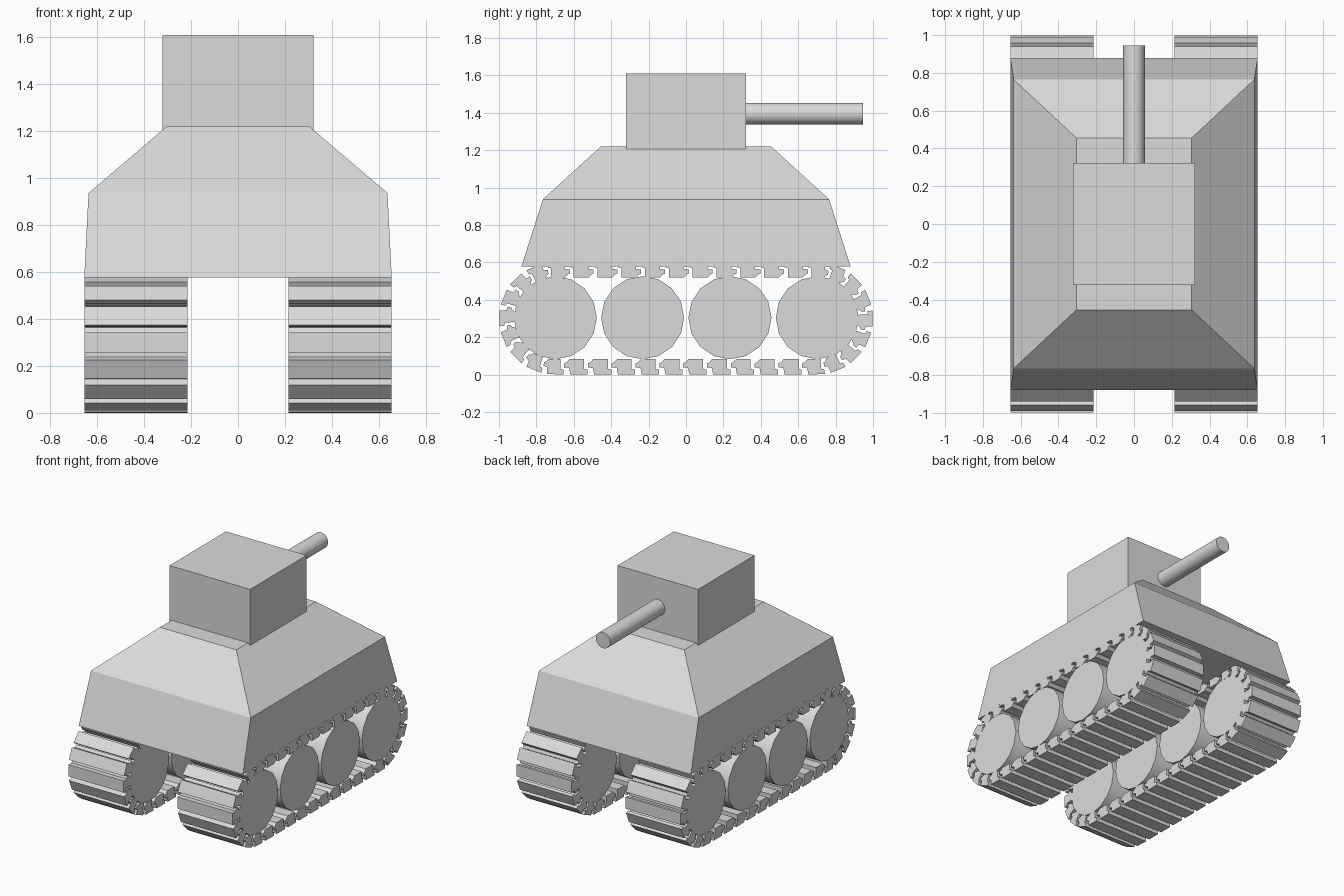
import bpy, bmesh, math
from mathutils import Matrix

if "Cube" in bpy.data.objects:
    bpy.data.objects.remove(bpy.data.objects["Cube"])

grey = bpy.data.materials.new("light grey")
grey.diffuse_color = (0.71, 0.71, 0.71, 1)
grey.use_nodes = True
grey.node_tree.nodes["Principled BSDF"].inputs["Base Color"].default_value = grey.diffuse_color


def finish(name, bm, smooth=False):
    bmesh.ops.recalc_face_normals(bm, faces=bm.faces[:])
    mesh = bpy.data.meshes.new(name)
    bm.to_mesh(mesh)
    bm.free()
    mesh.materials.append(grey)
    obj = bpy.data.objects.new(name, mesh)
    bpy.context.collection.objects.link(obj)
    if smooth:
        bpy.ops.object.select_all(action='DESELECT')
        obj.select_set(True)
        bpy.context.view_layer.objects.active = obj
        bpy.ops.object.shade_smooth_by_angle(angle=math.radians(30))
    return obj


def loft(bm, rings):
    """Skin a list of equal-length point rings and cap both ends."""
    rows = [[bm.verts.new(p) for p in ring] for ring in rings]
    n = len(rows[0])
    for a, b in zip(rows, rows[1:]):
        for i in range(n):
            j = (i + 1) % n
            bm.faces.new((a[i], a[j], b[j], b[i]))
    bm.faces.new(rows[0])
    bm.faces.new(rows[-1])


def rect(hx, hy, z):
    return [(-hx, -hy, z), (hx, -hy, z), (hx, hy, z), (-hx, hy, z)]


def cylinder(name, radius, depth, sides, loc, axis):
    bm = bmesh.new()
    bmesh.ops.create_cone(bm, cap_ends=True, segments=sides, radius1=radius,
                          radius2=radius, depth=depth,
                          matrix=Matrix.Translation(loc) @ Matrix.Rotation(math.pi / 2, 4, axis))
    return finish(name, bm, True)


# Sloped hull and box turret
bm = bmesh.new()
loft(bm, [rect(0.655, 0.88, 0.578), rect(0.637, 0.765, 0.937), rect(0.305, 0.455, 1.22)])
finish("hull", bm)
bm = bmesh.new()
loft(bm, [rect(0.322, 0.322, 1.203), rect(0.322, 0.322, 1.61)])
finish("turret", bm)

# Gun barrel
cylinder("gun_barrel", 0.057, 0.645, 32, (0, 0.6225, 1.395), 'X')

# Track path: a stadium, measured in links, that runs over the wheels
HALF, RADIUS, MID_Z = 0.70, 0.265, 0.30
RUN, ARC = 11, 8
LINKS = 2 * (RUN + ARC)


def track_point(u, n):
    """Position (y, z) at u links along the path and n outward from it."""
    u %= LINKS
    flip = 1
    if u >= RUN + ARC:
        u, flip = u - RUN - ARC, -1
    if u < RUN:
        y, z = -HALF + 2 * HALF * u / RUN, RADIUS + n
    else:
        a = math.pi / 2 - math.pi * (u - RUN) / ARC
        y, z = HALF + (RADIUS + n) * math.cos(a), (RADIUS + n) * math.sin(a)
    return flip * y, MID_Z + flip * z


# Hooked link section: (fraction of a link along the track, outward)
LINK = [(-0.42, 0.035), (0.30, 0.035), (0.35, 0.0), (0.56, -0.004), (0.56, -0.025),
        (0.46, -0.03), (0.34, -0.047), (-0.28, -0.047), (-0.28, 0.005), (-0.42, 0.009)]

for side, sign in (("left", -1), ("right", 1)):
    # Track links
    bm = bmesh.new()
    for k in range(LINKS):
        section = [track_point(k + 0.06 + s, n) for s, n in LINK]
        loft(bm, [[(sign * x, y, z) for y, z in section] for x in (0.215, 0.655)])
    finish(side + "_track", bm)
    # Road wheels
    for i in range(4):
        cylinder(f"{side}_wheel_{i + 1}", 0.222, 0.438, 16,
                 (sign * 0.435, -0.699 + 0.467 * i, 0.304), 'Y')
